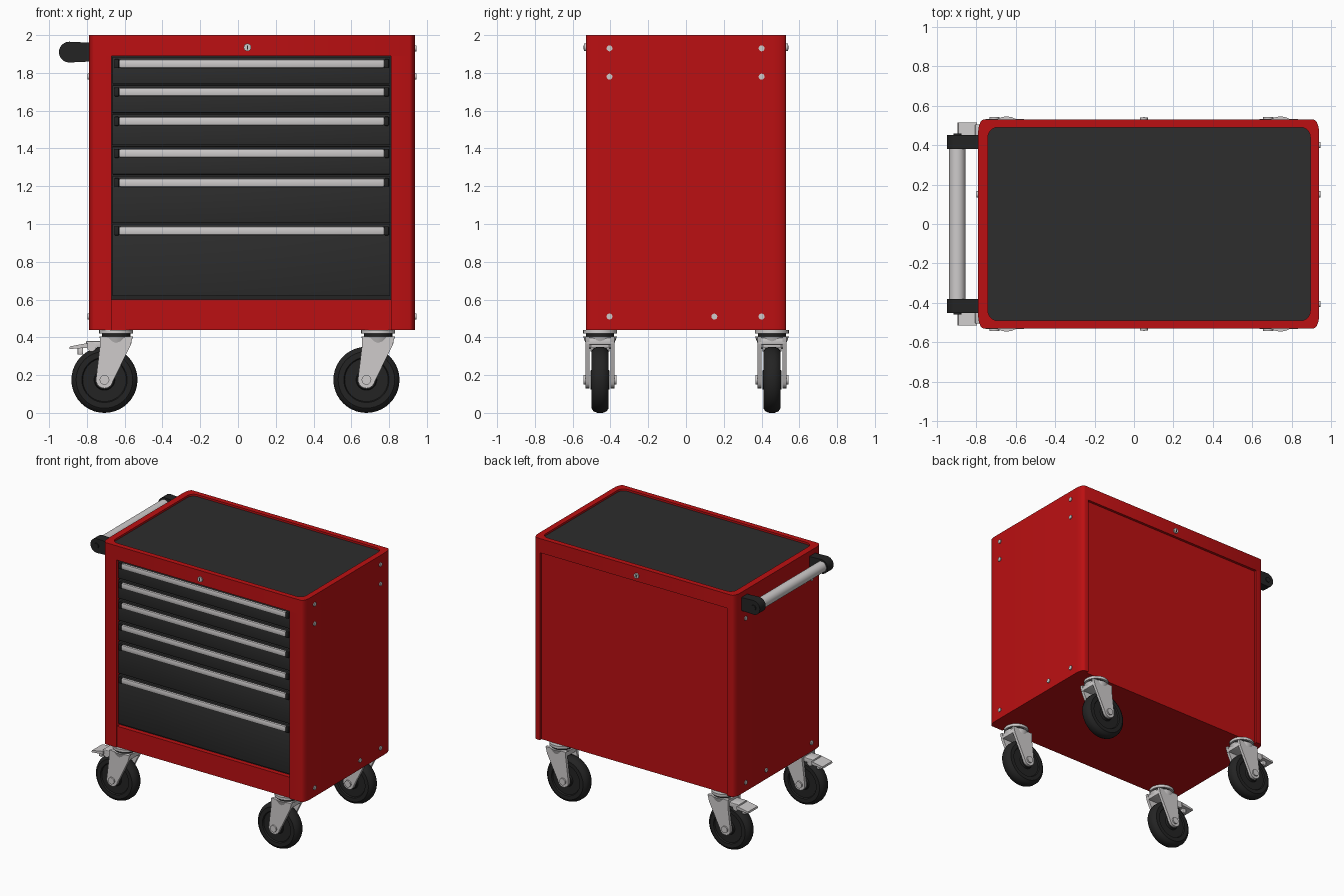
import bpy, bmesh
from math import pi, cos, sin, radians
from mathutils import Matrix, Vector

if "Cube" in bpy.data.objects:
    bpy.data.objects.remove(bpy.data.objects["Cube"])


def material(name, colour):
    m = bpy.data.materials.new(name)
    m.use_nodes = True
    m.diffuse_color = (*colour, 1)
    m.node_tree.nodes["Principled BSDF"].inputs["Base Color"].default_value = (*colour, 1)
    return m


RED = material("red paint", (0.5, 0.005, 0.006))
DARK = material("charcoal", (0.026, 0.026, 0.026))
RUBBER = material("black rubber", (0.017, 0.017, 0.017))
SILVER = material("silver metal", (0.62, 0.6, 0.6))


def finish(bm, name, mat):
    bmesh.ops.recalc_face_normals(bm, faces=bm.faces)
    me = bpy.data.meshes.new(name)
    bm.to_mesh(me)
    bm.free()
    me.materials.append(mat)
    ob = bpy.data.objects.new(name, me)
    bpy.context.collection.objects.link(ob)
    bpy.ops.object.select_all(action='DESELECT')
    ob.select_set(True)
    bpy.context.view_layer.objects.active = ob
    bpy.ops.object.shade_smooth_by_angle(angle=radians(35))
    return ob


def box(name, mat, x, y, z, bevel=0.0):
    """Box from three (low, high) ranges."""
    bm = bmesh.new()
    bmesh.ops.create_cube(bm, size=1)
    for v in bm.verts:
        v.co = [(a + b) / 2 + c * (b - a) for (a, b), c in zip((x, y, z), v.co)]
    if bevel:
        bmesh.ops.bevel(bm, geom=bm.edges[:], offset=bevel, segments=2,
                        profile=0.5, affect='EDGES')
    return finish(bm, name, mat)


def cylinder(name, mat, centre, radius, depth, axis='Z', top=None, sides=24):
    bm = bmesh.new()
    turn = {'X': Matrix.Rotation(pi / 2, 4, 'Y'),
            'Y': Matrix.Rotation(pi / 2, 4, 'X'), 'Z': Matrix()}[axis]
    bmesh.ops.create_cone(bm, cap_ends=True, segments=sides, radius1=radius,
                          radius2=radius if top is None else top, depth=depth,
                          matrix=Matrix.Translation(centre) @ turn)
    return finish(bm, name, mat)


def prism(name, mat, outline, low, high, axis='Z'):
    """Extrude an outline along z (points are x, y) or along y (points are x, z)."""
    bm = bmesh.new()
    place = (lambda p: (p[0], p[1], low)) if axis == 'Z' else (lambda p: (p[0], low, p[1]))
    face = bm.faces.new([bm.verts.new(place(p)) for p in outline])
    new = bmesh.ops.extrude_face_region(bm, geom=[face])["geom"]
    step = Vector((0, 0, high - low)) if axis == 'Z' else Vector((0, high - low, 0))
    bmesh.ops.translate(bm, vec=step, verts=[g for g in new if isinstance(g, bmesh.types.BMVert)])
    return finish(bm, name, mat)


def corners(x0, x1, y0, y1, rx, ry, n=5):
    """Four lists of points, one for each rounded corner, counter-clockwise."""
    out = []
    for k, (cx, cy) in enumerate(((x1 - rx, y1 - ry), (x0 + rx, y1 - ry),
                                  (x0 + rx, y0 + ry), (x1 - rx, y0 + ry))):
        angles = [(k + i / n) * pi / 2 for i in range(n + 1)]
        out.append([(cx + rx * cos(a), cy + ry * sin(a)) for a in angles])
    return out


# Cabinet: notched column for the drawers, with a base and a top rail
X0, X1, Y = -0.79, 0.938, 0.53
body = corners(X0, X1, -Y, Y, 0.03, 0.07)
back_notch = [(0.88, Y), (0.88, Y - 0.02), (-0.72, Y - 0.02), (-0.72, Y)]
front_notch = [(-0.67, -Y), (-0.67, -Y + 0.05), (0.81, -Y + 0.05), (0.81, -Y)]
base_notch = [(-0.67, -Y), (-0.67, -Y + 0.01), (0.81, -Y + 0.01), (0.81, -Y)]
for name, notch, low, high in (("cabinet_column", front_notch, 0.6, 1.89),
                               ("cabinet_base", base_notch, 0.44, 0.6)):
    prism(name, RED, body[0] + back_notch + body[1] + body[2] + notch + body[3], low, high)
prism("top_rail", RED, sum(body, []), 1.89, 1.965)

# Raised rim around the mat
outer = sum(body, [])
inner = sum(corners(-0.74, 0.893, -0.49, 0.49, 0.05, 0.05), [])
bm = bmesh.new()
rings = [[bm.verts.new((*p, z)) for p in pts]
         for pts, z in ((outer, 1.965), (outer, 2.0), (inner, 2.0), (inner, 1.965))]
for a, b in zip(rings, rings[1:]):
    for i in range(len(a)):
        j = (i + 1) % len(a)
        bm.faces.new((a[i], a[j], b[j], b[i]))
finish(bm, "top_rim", RED)
prism("top_mat", DARK, inner, 1.96, 1.985)

# Drawers, each with a full-width pull along its top edge
box("drawer_bay", RUBBER, (-0.67, 0.81), (-0.485, -0.475), (0.6, 1.89))
edges = [1.885, 1.735, 1.58, 1.41, 1.255, 1.0, 0.61]
for i, (high, low) in enumerate(zip(edges, edges[1:]), 1):
    box(f"drawer_{i}", DARK, (-0.665, 0.805), (-0.512, -0.48), (low + 0.008, high), 0.004)
    box(f"drawer_pull_{i}", SILVER, (-0.63, 0.775), (-0.528, -0.505),
        (high - 0.058, high - 0.014), 0.008)
    for side, x in (("right", -0.642), ("left", 0.787)):
        box(f"pull_cap_{side}_{i}", RUBBER, (x - 0.012, x + 0.012), (-0.529, -0.505),
            (high - 0.06, high - 0.012), 0.005)

# Locks on the front and back rails
for name, s in (("front", -1), ("back", 1)):
    cylinder(f"{name}_lock", SILVER, (0.05, s * 0.532, 1.935), 0.02, 0.016, 'Y')
    box(f"{name}_lock_slot", RUBBER, (0.047, 0.053),
        sorted((s * 0.538, s * 0.542)), (1.925, 1.945))

# Panel screws on both sides
spots = [(y, z) for y in (-0.405, 0.4) for z in (1.93, 1.78, 0.51)] + [(0.15, 0.51)]
for side, x in (("right", X0), ("left", X1)):
    for i, (y, z) in enumerate(spots, 1):
        cylinder(f"{side}_screw_{i}", SILVER, (x, y, z), 0.016, 0.014, 'X', sides=12)

# Push handle: round bar held by two rounded brackets
cylinder("handle_bar", SILVER, (-0.895, 0, 1.91), 0.041, 0.8, 'Y', sides=32)
arc = [radians(90 + 15 * i) for i in range(13)]
bracket = [(-0.893 + 0.055 * cos(a), 1.91 + 0.055 * sin(a)) for a in arc]
bracket += [(X0 + 0.005, 1.86), (X0 + 0.005, 1.96)]
for name, y in (("front", -0.415), ("back", 0.415)):
    prism(f"{name}_handle_bracket", RUBBER, bracket, y - 0.036, y + 0.036, 'Y')
    cylinder(f"{name}_bracket_bolt", RUBBER, (-0.895, y * 1.09, 1.91), 0.02, 0.012, 'Y')


def wheel(name, centre):
    """Tyre turned from a rounded half section, with a raised hub."""
    section = [(0.0, 0.05), (0.05, 0.05), (0.055, 0.036), (0.115, 0.036),
               (0.12, 0.046), (0.15, 0.046), (0.167, 0.034), (0.175, 0.014)]
    section += [(r, -w) for r, w in reversed(section)]
    bm = bmesh.new()
    verts = [bm.verts.new((r, w, 0)) for r, w in section]
    line = [bm.edges.new(pair) for pair in zip(verts, verts[1:])]
    bmesh.ops.spin(bm, geom=verts + line, cent=(0, 0, 0), axis=(0, 1, 0),
                   angle=2 * pi, steps=40)
    bmesh.ops.remove_doubles(bm, verts=bm.verts, dist=0.0005)
    bmesh.ops.translate(bm, vec=centre, verts=bm.verts)
    finish(bm, name, RUBBER)


# Casters: swivel plate, tapered fork, wheel, and a brake on the handle end
for end, cx, braked in (("right", -0.645, True), ("left", 0.742, False)):
    for row, cy in (("front", -0.455), ("back", 0.455)):
        tag = f"{row}_{end}"
        ax, az = cx - 0.062, 0.175
        wheel(f"{tag}_wheel", (ax, cy, az))
        cylinder(f"{tag}_swivel_plate", SILVER, (cx, cy, 0.43), 0.09, 0.02)
        cylinder(f"{tag}_swivel_race", RUBBER, (cx, cy, 0.415), 0.075, 0.02)
        cylinder(f"{tag}_fork_crown", SILVER, (cx, cy, 0.385), 0.075, 0.04, top=0.09)
        # Fork arm wraps round the axle and widens to the crown
        arm = [(ax + 0.045 * cos(a), az + 0.045 * sin(a))
               for a in (radians(170 + 20 * i) for i in range(10))]
        arm += [(cx + 0.075, 0.355), (cx + 0.088, 0.405), (cx - 0.085, 0.405), (cx - 0.085, 0.36)]
        for side, s in (("inner", -1), ("outer", 1)):
            y = cy + s * 0.066
            prism(f"{tag}_{side}_fork_arm", SILVER, arm, y - 0.011, y + 0.011, 'Y')
            cylinder(f"{tag}_{side}_axle_nut", SILVER, (ax, cy + s * 0.08, az),
                     0.026, 0.016, 'Y', sides=12)
        box(f"{tag}_fork_bridge", SILVER, (cx - 0.08, cx + 0.08), (cy - 0.075, cy + 0.075),
            (0.36, 0.4), 0.008)
        if braked:
            cylinder(f"{tag}_brake_pivot", SILVER, (cx - 0.13, cy, 0.35), 0.025, 0.1, 'Y')
            box(f"{tag}_brake_arm", SILVER, (cx - 0.16, cx - 0.06), (cy - 0.05, cy + 0.05),
                (0.345, 0.38), 0.006)
            pedal = [(cx - 0.15, 0.37), (cx - 0.245, 0.352), (cx - 0.248, 0.338),
                     (cx - 0.15, 0.345)]
            prism(f"{tag}_brake_pedal", SILVER, pedal, cy - 0.06, cy + 0.06, 'Y')
            box(f"{tag}_brake_shoe", SILVER, (cx - 0.205, cx - 0.175), (cy - 0.035, cy + 0.035),
                (0.308, 0.345), 0.006)
